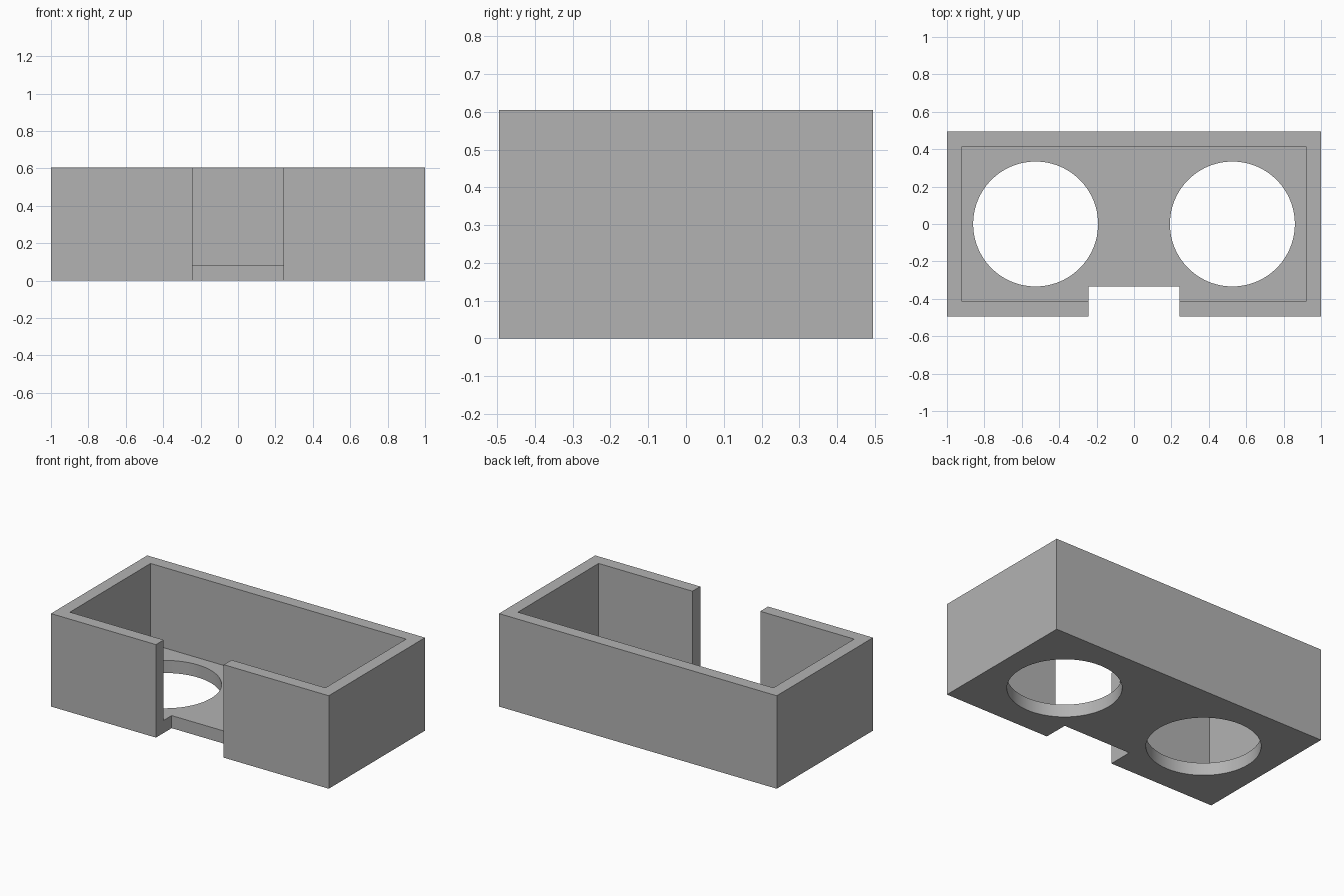
import bpy
import math

cube = bpy.data.objects.get("Cube")
if cube:
    bpy.data.objects.remove(cube, do_unlink=True)

DEPTH, HEIGHT, WALL, FLOOR = 0.99, 0.605, 0.08, 0.082
HOLE_X, HOLE_R = 0.526, 0.334
NOTCH_X, NOTCH_Y = 0.244, -0.334

grey = bpy.data.materials.new("plain grey")
grey.use_nodes = True
grey.diffuse_color = (0.45, 0.45, 0.45, 1)
grey.node_tree.nodes["Principled BSDF"].inputs["Base Color"].default_value = grey.diffuse_color


def box(name, low, high):
    """Axis-aligned box between two corners."""
    centre = [(a + b) / 2 for a, b in zip(low, high)]
    bpy.ops.mesh.primitive_cube_add(size=1, location=centre)
    obj = bpy.context.object
    obj.name = name
    obj.scale = [b - a for a, b in zip(low, high)]
    bpy.ops.object.transform_apply(location=True, rotation=False, scale=True)
    obj.data.materials.append(grey)
    return obj


def cut(target, cutter):
    """Subtract the cutter from the target and discard it."""
    cutter.hide_render = True
    mod = target.modifiers.new("cut", "BOOLEAN")
    mod.operation = "DIFFERENCE"
    mod.solver = "EXACT"
    mod.object = cutter
    bpy.context.view_layer.objects.active = target
    bpy.ops.object.modifier_apply(modifier=mod.name)
    bpy.data.objects.remove(cutter, do_unlink=True)


# Outer block
half = DEPTH / 2
tray = box("open_tray", (-1, -half, 0), (1, half, HEIGHT))

# Hollow inside, open at the top
inner_x, inner_y = 1 - WALL, half - WALL
cut(tray, box("cavity", (-inner_x, -inner_y, FLOOR), (inner_x, inner_y, 1)))

# Front opening through the wall and the floor edge
cut(tray, box("front_notch", (-NOTCH_X, -1, -1), (NOTCH_X, NOTCH_Y, 1)))

# Two round holes in the floor
for side in (-1, 1):
    bpy.ops.mesh.primitive_cylinder_add(vertices=96, radius=HOLE_R, depth=0.5,
                                        location=(side * HOLE_X, 0, 0))
    hole = bpy.context.object
    hole.name = "floor_hole"
    hole.data.materials.append(grey)
    cut(tray, hole)

# Smooth hole rims, crisp box edges
bpy.ops.object.select_all(action="DESELECT")
tray.select_set(True)
bpy.context.view_layer.objects.active = tray
bpy.ops.object.shade_smooth_by_angle(angle=math.radians(30))
